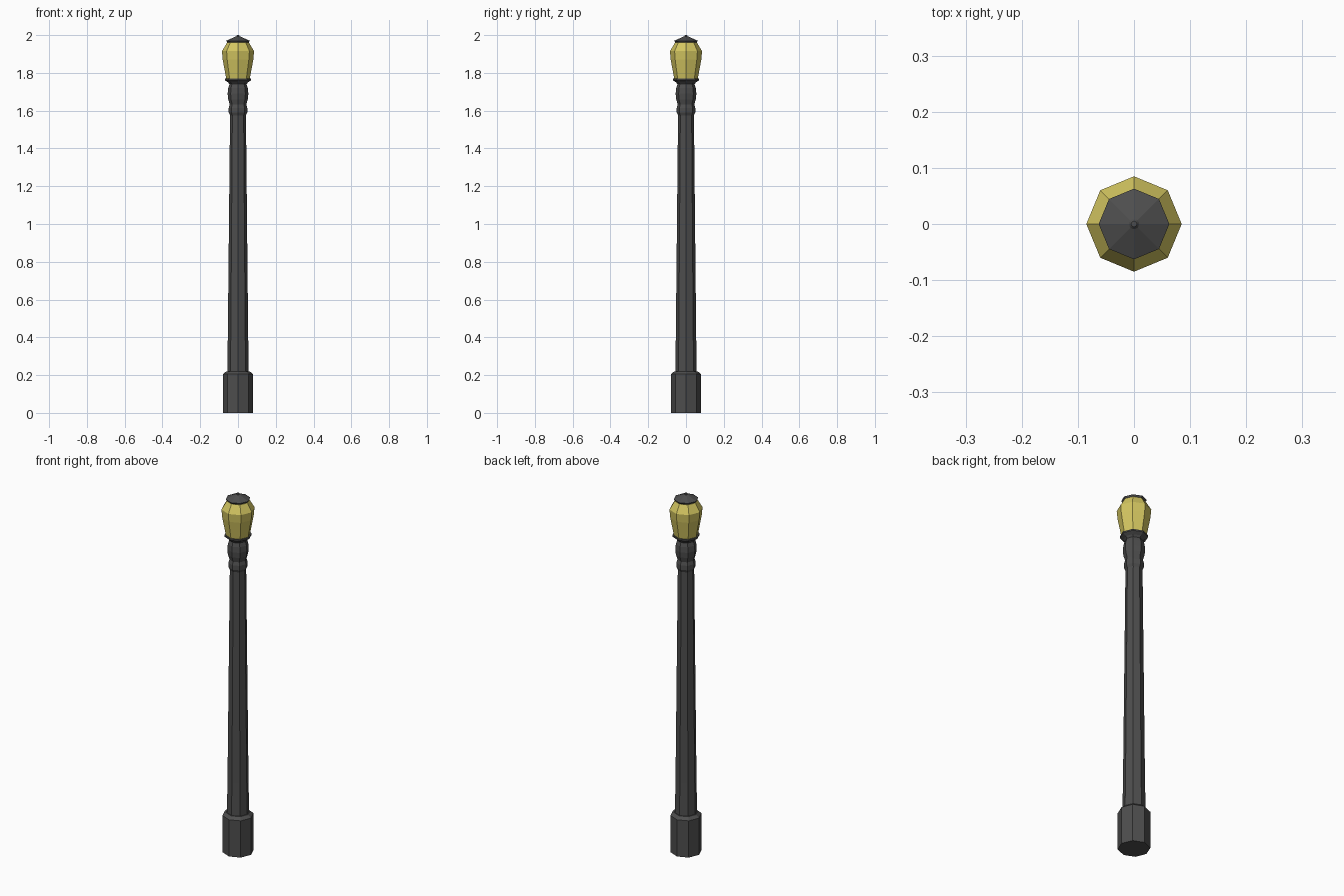
import bpy, bmesh
from math import cos, sin, pi

if "Cube" in bpy.data.objects:
    bpy.data.objects.remove(bpy.data.objects["Cube"])


def material(name, rgb):
    m = bpy.data.materials.new(name)
    m.diffuse_color = (*rgb, 1)
    m.use_nodes = True
    m.node_tree.nodes["Principled BSDF"].inputs["Base Color"].default_value = m.diffuse_color
    return m


iron = material("dark_iron", (0.075, 0.075, 0.075))
glass = material("yellow_glass", (0.66, 0.57, 0.12))


def lathe(name, profile, mat, sides=8):
    """Closed faceted solid from (radius, height) rings, with corners on the axes."""
    bm = bmesh.new()
    rings = [[bm.verts.new((r * cos(2 * pi * i / sides), r * sin(2 * pi * i / sides), z))
              for i in range(sides)] for r, z in profile]
    for low, high in zip(rings, rings[1:]):
        for i in range(sides):
            j = (i + 1) % sides
            bm.faces.new((low[i], low[j], high[j], high[i]))
    bm.faces.new(rings[0][::-1])
    bm.faces.new(rings[-1])
    mesh = bpy.data.meshes.new(name)
    bm.to_mesh(mesh)
    bm.free()
    mesh.materials.append(mat)
    ob = bpy.data.objects.new(name, mesh)
    bpy.context.collection.objects.link(ob)
    return ob


# Plinth with a chamfered top
lathe("base", [(0.08, 0), (0.08, 0.205), (0.062, 0.22)], iron)

# Tapered shaft
lathe("shaft", [(0.057, 0.215), (0.054, 0.4), (0.042, 1.585)], iron)

# Ring and bulb below the lantern
lathe("neck_ring", [(0.042, 1.575), (0.049, 1.59), (0.049, 1.615), (0.043, 1.635)], iron)
lathe("neck_bulb", [(0.043, 1.63), (0.052, 1.66), (0.055, 1.69),
                    (0.052, 1.72), (0.042, 1.75)], iron)

# Flared dish that holds the glass
lathe("lantern_dish", [(0.045, 1.74), (0.053, 1.75), (0.07, 1.762), (0.07, 1.77)], iron)

# Faceted glass lantern
lathe("lantern_glass", [(0.062, 1.768), (0.081, 1.87), (0.085, 1.915), (0.058, 1.96)], glass)

# Lid and finial
lathe("lid", [(0.052, 1.955), (0.063, 1.97), (0.009, 1.994)], iron)
lathe("finial", [(0.009, 1.985), (0.009, 1.996), (0.005, 2.0)], iron, 16)
